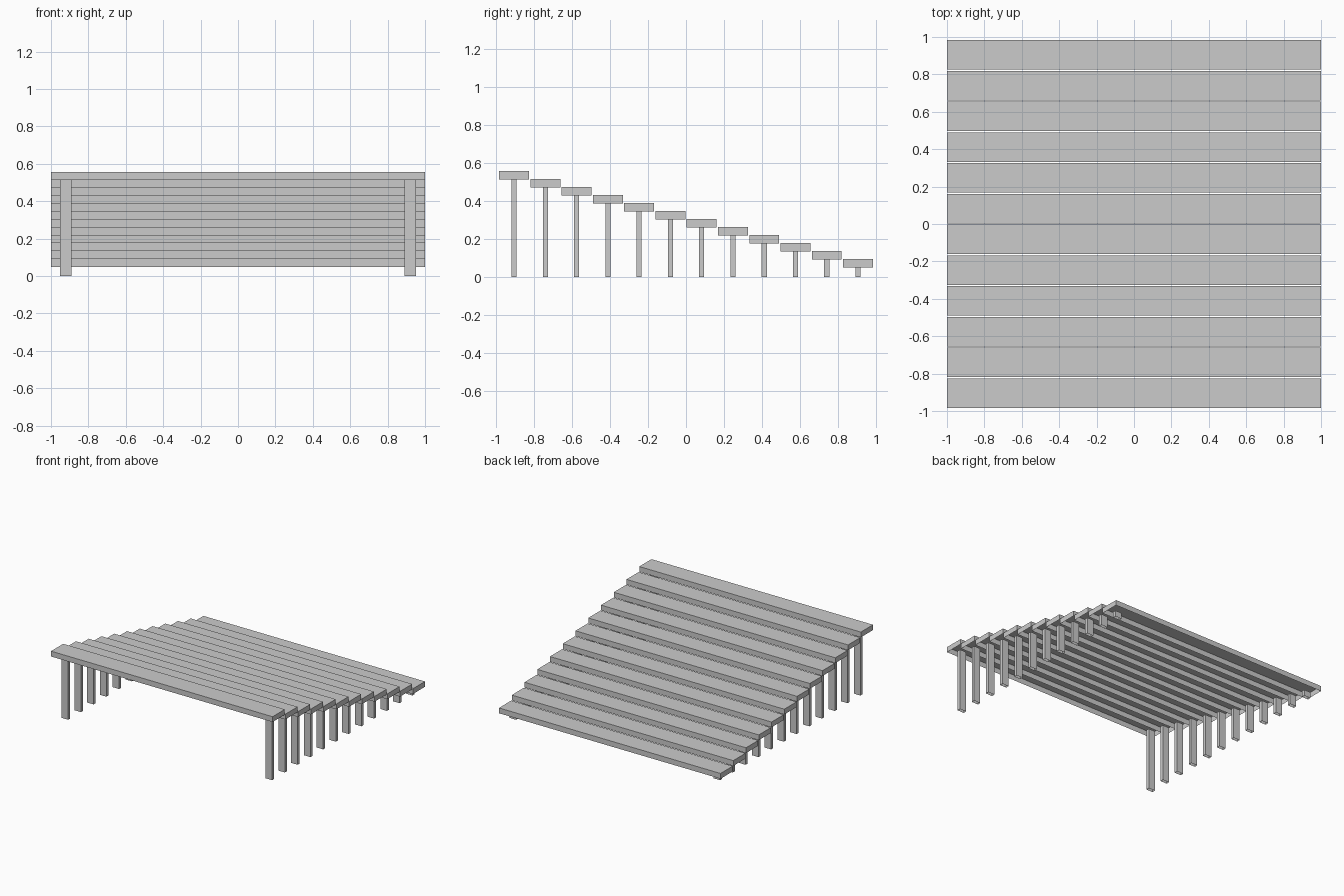
import bpy, bmesh
from mathutils import Vector

if "Cube" in bpy.data.objects:
    bpy.data.objects.remove(bpy.data.objects["Cube"])

STEPS = 12
DEPTH, THICK = 0.157, 0.0435      # tread size
Y0, PITCH = -0.904, 0.1644        # first tread centre, spacing
TOP, DROP = 0.556, 0.0421         # first tread top, fall per step
LEG_X, LEG_W, LEG_D = 0.921, 0.059, 0.027


def open_box(name, centre, size, open_dirs):
    """Box shell with the faces pointing along open_dirs (z signs) left open."""
    bm = bmesh.new()
    bmesh.ops.create_cube(bm, size=1)
    bm.normal_update()
    gone = [f for f in bm.faces if round(f.normal.z) in open_dirs]
    bmesh.ops.delete(bm, geom=gone, context='FACES')
    bmesh.ops.scale(bm, vec=Vector(size), verts=bm.verts)
    bmesh.ops.translate(bm, vec=Vector(centre), verts=bm.verts)
    mesh = bpy.data.meshes.new(name)
    bm.to_mesh(mesh)
    bm.free()
    obj = bpy.data.objects.new(name, mesh)
    bpy.context.collection.objects.link(obj)
    return obj


for i in range(STEPS):
    y = Y0 + i * PITCH
    top = TOP - i * DROP
    under = top - THICK
    # tread: shallow tray, open underneath
    open_box(f"tread_{i + 1}", (0, y, top - THICK / 2), (2, DEPTH, THICK), (-1,))
    # pair of legs, open at both ends
    for side, sx in (("left", -1), ("right", 1)):
        open_box(f"{side}_leg_{i + 1}", (sx * LEG_X, y, under / 2),
                 (LEG_W, LEG_D, under), (-1, 1))
